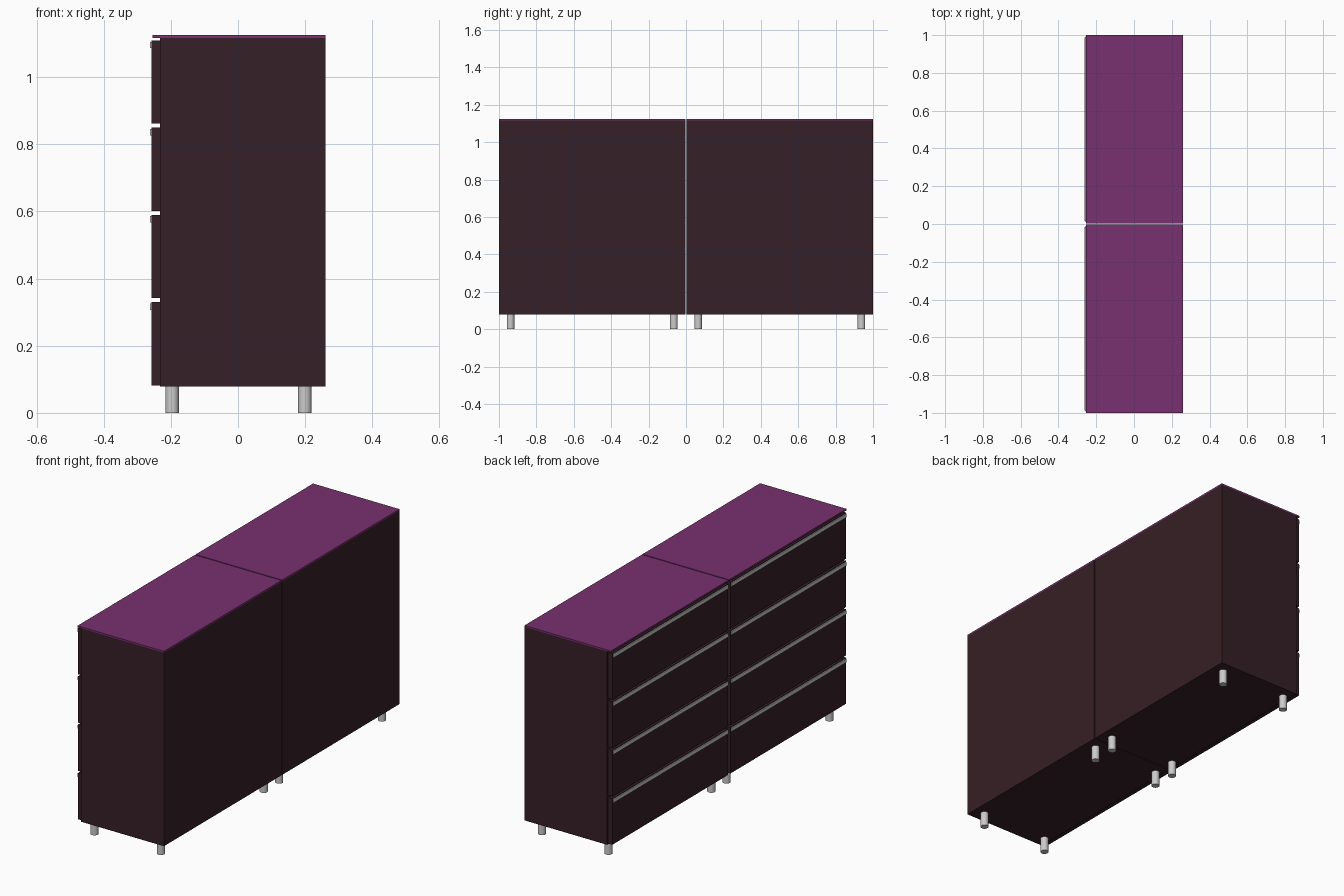
import bpy

if "Cube" in bpy.data.objects:
    bpy.data.objects.remove(bpy.data.objects["Cube"])


def material(name, rgb):
    m = bpy.data.materials.new(name)
    m.diffuse_color = (*rgb, 1)
    m.use_nodes = True
    m.node_tree.nodes["Principled BSDF"].inputs["Base Color"].default_value = m.diffuse_color
    return m


DARK = material("dark_wood", (0.036, 0.014, 0.019))
PURPLE = material("purple_top", (0.19, 0.03, 0.16))


def box(name, x, y, z, mat=None):
    """Box from (min, max) pairs on each axis."""
    lims = (x, y, z)
    bpy.ops.mesh.primitive_cube_add(size=1, location=[(a + b) / 2 for a, b in lims])
    ob = bpy.context.object
    ob.name = name
    ob.scale = [b - a for a, b in lims]
    bpy.ops.object.transform_apply(location=False, rotation=False, scale=True)
    if mat:
        ob.data.materials.append(mat)
    return ob


def leg(name, x, y):
    bpy.ops.mesh.primitive_cylinder_add(vertices=24, radius=0.02, depth=0.078,
                                        location=(x, y, 0.039))
    bpy.context.object.name = name
    bpy.ops.object.shade_smooth_by_angle()


BOTTOM, TOP = 0.078, 1.125
PITCH, FRONT_H = 0.2597, 0.248

# Two identical cabinets side by side, drawers facing -x
for side, y0, y1 in (("left", 0.003, 1.0), ("right", -1.0, -0.003)):
    # Carcass and overhanging top
    box(f"{side}_carcass", (-0.232, 0.26), (y0, y1), (BOTTOM, TOP - 0.008), DARK)
    box(f"{side}_top", (-0.254, 0.26), (y0, y1), (TOP - 0.008, TOP), PURPLE)

    # Drawer fronts with full-width grip rails
    f0, f1 = y0 + 0.008, y1 - 0.008
    for i in range(4):
        z = 0.082 + i * PITCH
        zt = z + FRONT_H
        box(f"{side}_drawer_front_{i + 1}", (-0.257, -0.2325), (f0, f1), (z, zt), DARK)
        box(f"{side}_drawer_handle_{i + 1}", (-0.262, -0.256), (f0 + 0.004, f1 - 0.004),
            (zt - 0.023, zt - 0.004))

    # Round legs under each corner
    for x, where in ((-0.196, "front"), (0.199, "back")):
        for n, y in enumerate((y0 + 0.062, y1 - 0.062)):
            leg(f"{side}_{where}_leg_{n + 1}", x, y)
